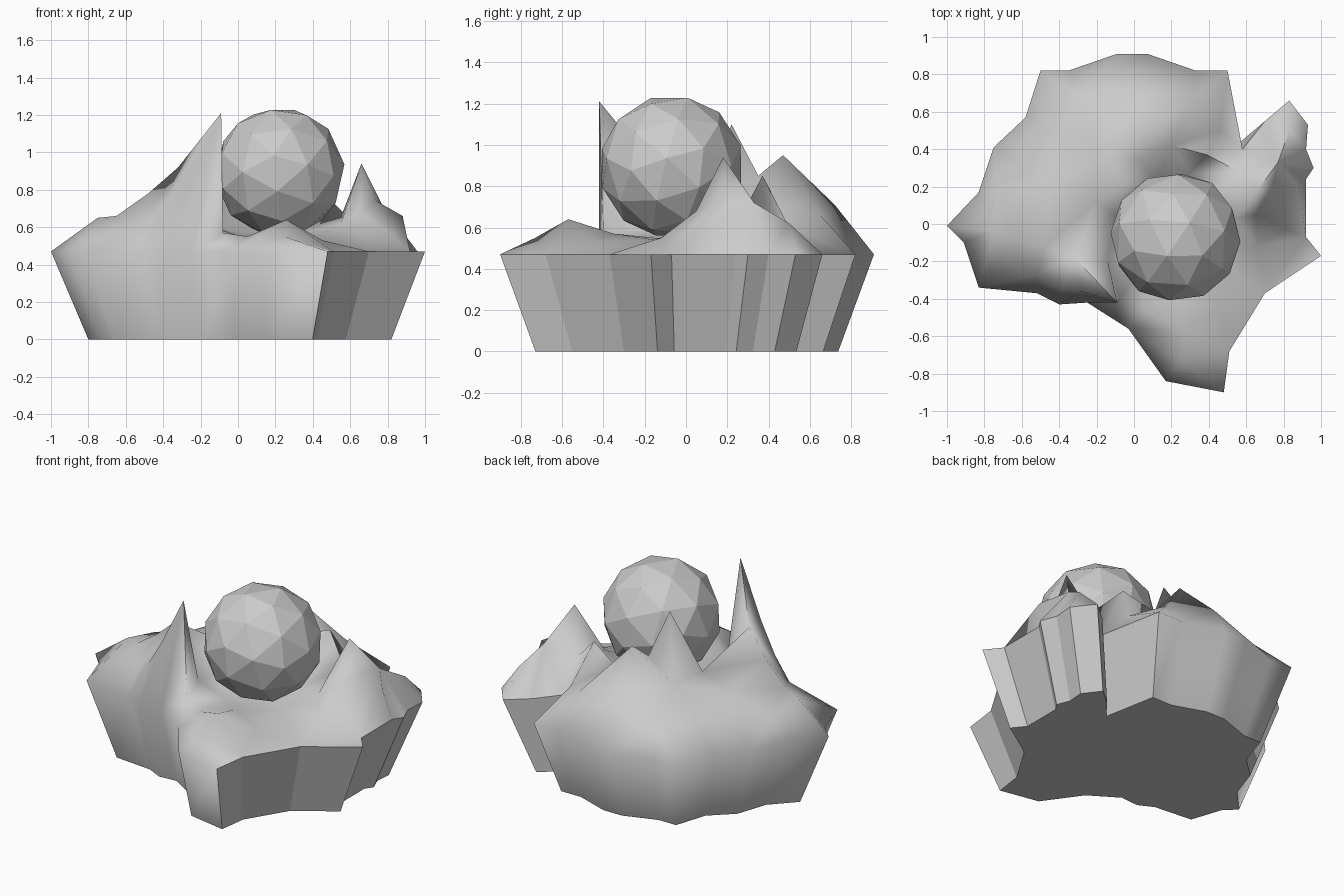
import bpy, bmesh
from mathutils import Vector, Euler
from mathutils.geometry import delaunay_2d_cdt

if "Cube" in bpy.data.objects:
    bpy.data.objects.remove(bpy.data.objects["Cube"])

# rim of the rock seen from above (z = RIM)
RIM, TAPER = 0.47, 0.81
outline = [(-1, -.01), (-.91, -.1), (-.83, -.34), (-.52, -.37), (-.4, -.43), (-.25, -.42),
           (-.03, -.56), (.17, -.84), (.48, -.9), (.51, -.68), (.7, -.37), (1, -.17),
           (.92, -.07), (.92, .24), (.96, .3), (.92, .4), (.93, .53), (.83, .66), (.7, .55),
           (.58, .4), (.5, .82), (.33, .82), (.07, .91), (-.09, .91), (-.35, .82),
           (-.5, .82), (-.58, .57), (-.75, .41), (-.83, .17)]
crisp_walls = [8, 9, 10, 11, 12, 13, 14, 15, 16, 17, 18, 19]   # hard-edged facets on the right

# landmarks on top of the rock: spires, slopes and the hollow under the ball
spires = [(-.2, -.33, 1.21), (-.04, .22, 1.1), (.05, .47, .95), (.39, .37, .85), (.66, .18, .94)]
slopes = [(-.65, -.08, .66), (-.48, -.12, .78), (-.32, -.18, .92), (-.52, -.27, .6),
          (-.39, -.34, .7), (-.28, -.36, .88), (-.75, -.04, .65), (-.73, .2, .6),
          (-.4, .5, .66), (-.45, .2, .69), (-.2, .4, .74), (-.2, .12, .72), (.0, .72, .71),
          (.3, .65, .66), (-.3, .68, .63), (.46, .5, .6), (.02, .35, .85), (.2, .42, .76),
          (.88, .2, .66), (.77, .33, .72), (.82, -.03, .56), (.74, .19, .74), (.66, -.12, .55),
          (.65, .05, .68), (.56, .28, .68), (.83, .5, .62), (.26, -.57, .64), (.25, -.73, .55),
          (.45, -.45, .53)]
hollow = [(.05, -.45, .55), (-.08, -.4, .57), (-.14, -.2, .6), (-.1, .05, .6), (.05, -.2, .54),
          (.2, -.05, .54), (.4, -.15, .54), (.22, -.35, .57), (.35, .1, .57), (.12, .22, .66),
          (.3, .27, .66), (.55, .03, .62)]

# rock: triangulated top, tapered walls, flat bottom
n = len(outline)
pts = [Vector((x, y, RIM)) for x, y in outline] + [Vector(p) for p in spires + slopes + hollow]
_, _, tris, origin, _, _ = delaunay_2d_cdt([p.to_2d() for p in pts], [], [list(range(n))], 1, 1e-5)
pts[n] = Vector((-.09, -.42, 1.21))      # tallest spire leans over the hollow
bm = bmesh.new()
top = [bm.verts.new(p) for p in pts]
foot = [bm.verts.new((x * TAPER + .01, y * TAPER, 0)) for x, y in outline]
for t in tris:
    bm.faces.new([top[origin[i][0]] for i in t])
walls = []
for i in range(n):
    j = (i + 1) % n
    walls.append(bm.faces.new((foot[i], foot[j], top[j], top[i])))
bottom = bm.faces.new(foot[::-1])
bmesh.ops.recalc_face_normals(bm, faces=bm.faces)
for f in [bottom] + [walls[i] for i in crisp_walls]:
    for e in f.edges:
        e.smooth = False
mesh = bpy.data.meshes.new("rock_base")
bm.to_mesh(mesh)
bm.free()
rock = bpy.data.objects.new("rock_base", mesh)
bpy.context.collection.objects.link(rock)
bpy.context.view_layer.objects.active = rock
rock.select_set(True)
bpy.ops.object.shade_smooth_by_angle(angle=1.6, keep_sharp_edges=True)
rock.select_set(False)

# faceted ball resting in the hollow
bpy.ops.mesh.primitive_ico_sphere_add(subdivisions=2, radius=.35, location=(.222, -.07, .895),
                                      rotation=Euler((.5, .15, .7)))
ball = bpy.context.object
ball.name = "ball"
